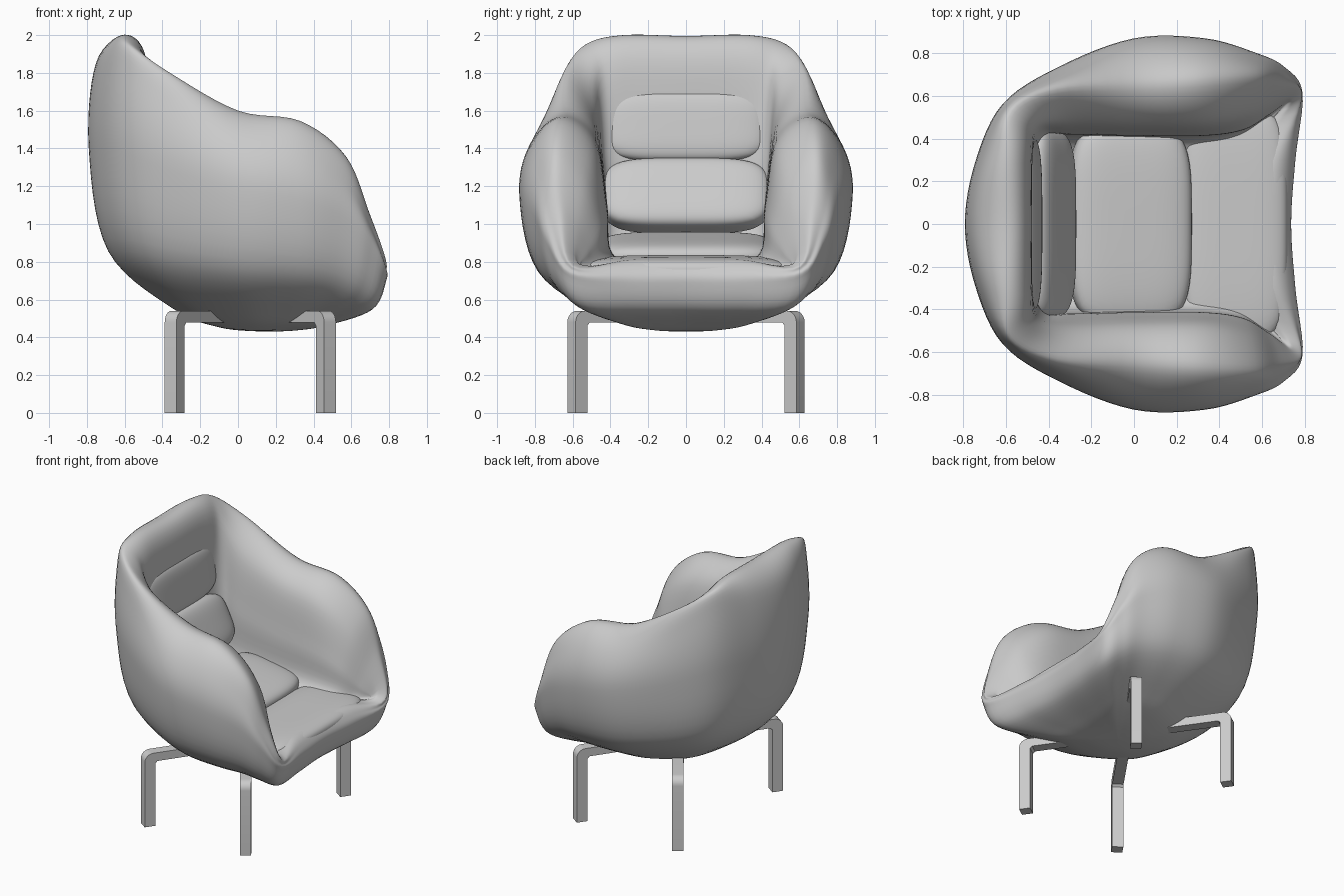
import bpy, bmesh, math
from mathutils import Vector, Matrix

if "Cube" in bpy.data.objects:
    bpy.data.objects.remove(bpy.data.objects["Cube"])


def finish(bm, name, angle=60):
    bmesh.ops.remove_doubles(bm, verts=bm.verts, dist=0.0005)
    bmesh.ops.recalc_face_normals(bm, faces=bm.faces)
    me = bpy.data.meshes.new(name)
    bm.to_mesh(me)
    bm.free()
    ob = bpy.data.objects.new(name, me)
    bpy.context.collection.objects.link(ob)
    bpy.ops.object.select_all(action='DESELECT')
    ob.select_set(True)
    bpy.context.view_layer.objects.active = ob
    bpy.ops.object.shade_smooth_by_angle(angle=math.radians(angle))
    return ob


def spline(pts, closed, n):
    # Catmull-Rom curve through the points
    m, out = len(pts), []
    get = (lambda i: pts[i % m]) if closed else (lambda i: pts[max(0, min(m - 1, i))])
    for i in range(m if closed else m - 1):
        a, b, c, d = (get(i + k) for k in (-1, 0, 1, 2))
        for j in range(n):
            t = j / n
            out.append(0.5 * (2 * b + (c - a) * t + (2 * a - 5 * b + 4 * c - d) * t * t
                              + (3 * b - a - 3 * c + d) * t ** 3))
    if not closed:
        out.append(pts[-1].copy())
    return out


# Half rings running from back centre, round the arm, to front centre
wide = [(-.79, 0, 1.4), (-.74, .29, 1.4), (-.61, .56, 1.38), (-.35, .735, 1.28),
        (0, .87, 1.19), (.33, .87, 1.13), (.57, .80, 1.03), (.70, .735, .89),
        (.785, .61, .72), (.755, .3, .69), (.735, 0, .69)]
crest = [(-.6, 0, 1.995), (-.6, .33, 2.0), (-.57, .53, 1.95), (-.36, .63, 1.80),
         (0, .65, 1.6), (.33, .67, 1.545), (.57, .68, 1.36), (.69, .66, 1.07),
         (.785, .6, .78), (.67, .3, .81), (.66, 0, .81)]
shoulder = [(-.485, 0, 1.87), (-.485, .33, 1.87), (-.46, .46, 1.81), (-.3, .485, 1.6),
            (0, .48, 1.48), (.33, .485, 1.41), (.55, .53, 1.24), (.67, .58, .99),
            (.74, .57, .79), (.57, .3, .80), (.56, 0, .80)]
wall = [(-.48, 0, 1.38), (-.47, .3, 1.38), (-.42, .42, 1.3), (-.3, .425, 1.2),
        (0, .42, 1.13), (.33, .42, 1.08), (.52, .45, 1.0), (.64, .52, .87),
        (.70, .55, .78), (.5, .3, .78), (.5, 0, .78)]

wide, crest, shoulder, wall = ([Vector(p) for p in r] for r in (wide, crest, shoulder, wall))
bottom, seat_mid = Vector((.14, 0, .43)), Vector((.1, 0, .78))


def toward(ring, c, s, sz):
    return [Vector((c.x + (p.x - c.x) * s, p.y * s, c.z + (p.z - c.z) * sz)) for p in ring]


def fill_corner(w, c):
    # fuller curve between widest ring and crest, squarest at the back
    f, g = (.80, .76) if w.x < -.5 else (.72, .65)
    return Vector((c.x + f * (w.x - c.x), c.y + f * (w.y - c.y), w.z + g * (c.z - w.z)))


low = toward(wide, bottom, .89, .44)
base = toward(low, bottom, .58, .28)
keel = toward(low, bottom, .28, .05)
upper = [fill_corner(w, c) for w, c in zip(wide, crest)]
well = toward(wall, seat_mid, .88, .12)
rings = [[bottom] * 11, keel, base, low, wide, upper, crest, shoulder, wall, well, [seat_mid] * 11]


# Padded shell: outer body, rim and inner walls in one loft
def padded_shell():
    loops = [spline(r + [Vector((p.x, -p.y, p.z)) for p in r[-2:0:-1]], True, 6) for r in rings]
    columns = [spline([lp[i] for lp in loops], False, 7) for i in range(len(loops[0]))]
    bm = bmesh.new()
    vs = [[bm.verts.new(p) for p in col] for col in columns]
    for i, a in enumerate(vs):
        b = vs[(i + 1) % len(vs)]
        for j in range(len(a) - 1):
            bm.faces.new((a[j], b[j], b[j + 1], a[j + 1]))
    finish(bm, "padded_shell")


# Soft cushion: a cube rounded into a superellipsoid
def cushion(name, loc, half, tilt, power=4):
    bm = bmesh.new()
    bmesh.ops.create_cube(bm, size=2)
    bmesh.ops.subdivide_edges(bm, edges=bm.edges, cuts=15, use_grid_fill=True)
    for v in bm.verts:
        p = v.co
        norm = sum(abs(c) ** power for c in p) ** (1 / power)
        v.co = p * (max(abs(c) for c in p) / norm)
    m = Matrix.Translation(loc) @ Matrix.Rotation(math.radians(tilt), 4, 'Y') @ Matrix.Diagonal((*half, 1))
    bm.transform(m)
    finish(bm, name)


# Leg: rounded L profile given width, turned toward the centre
def leg(name, foot):
    hub = Vector((.065, 0, 0))
    d = Vector(foot) - hub
    r, t, w, top = d.length, .038, .038, .54
    prof = [(r + t, 0)]
    prof += [(r + t - .06 + .06 * math.cos(a), top - .06 + .06 * math.sin(a))
             for a in (k * math.pi / 12 for k in range(7))]
    prof += [(.1, top), (.1, .478), (r - t - .015, .478), (r - t, .463), (r - t, 0)]
    bm = bmesh.new()
    face = bm.faces.new([bm.verts.new((x, -w, z)) for x, z in prof])
    ext = bmesh.ops.extrude_face_region(bm, geom=[face])
    bmesh.ops.translate(bm, vec=(0, 2 * w, 0),
                        verts=[g for g in ext['geom'] if isinstance(g, bmesh.types.BMVert)])
    bm.transform(Matrix.Translation(hub) @ Matrix.Rotation(math.atan2(d.y, d.x), 4, 'Z'))
    finish(bm, name, 30)


padded_shell()

# Back and seat cushions
cushion("back_cushion_upper", (-.53, 0, 1.515), (.09, .43, .19), -7)
cushion("back_cushion_lower", (-.42, 0, 1.15), (.10, .44, .20), -26)
cushion("seat_cushion_rear", (-.02, 0, .835), (.29, .47, .10), 9)
cushion("seat_cushion_front", (.47, 0, .74), (.25, .56, .09), 3)

# Four legs
for end, x in (("front", .465), ("rear", -.335)):
    for side, y in (("left", .575), ("right", -.575)):
        leg(f"{end}_{side}_leg", (x, y, 0))
